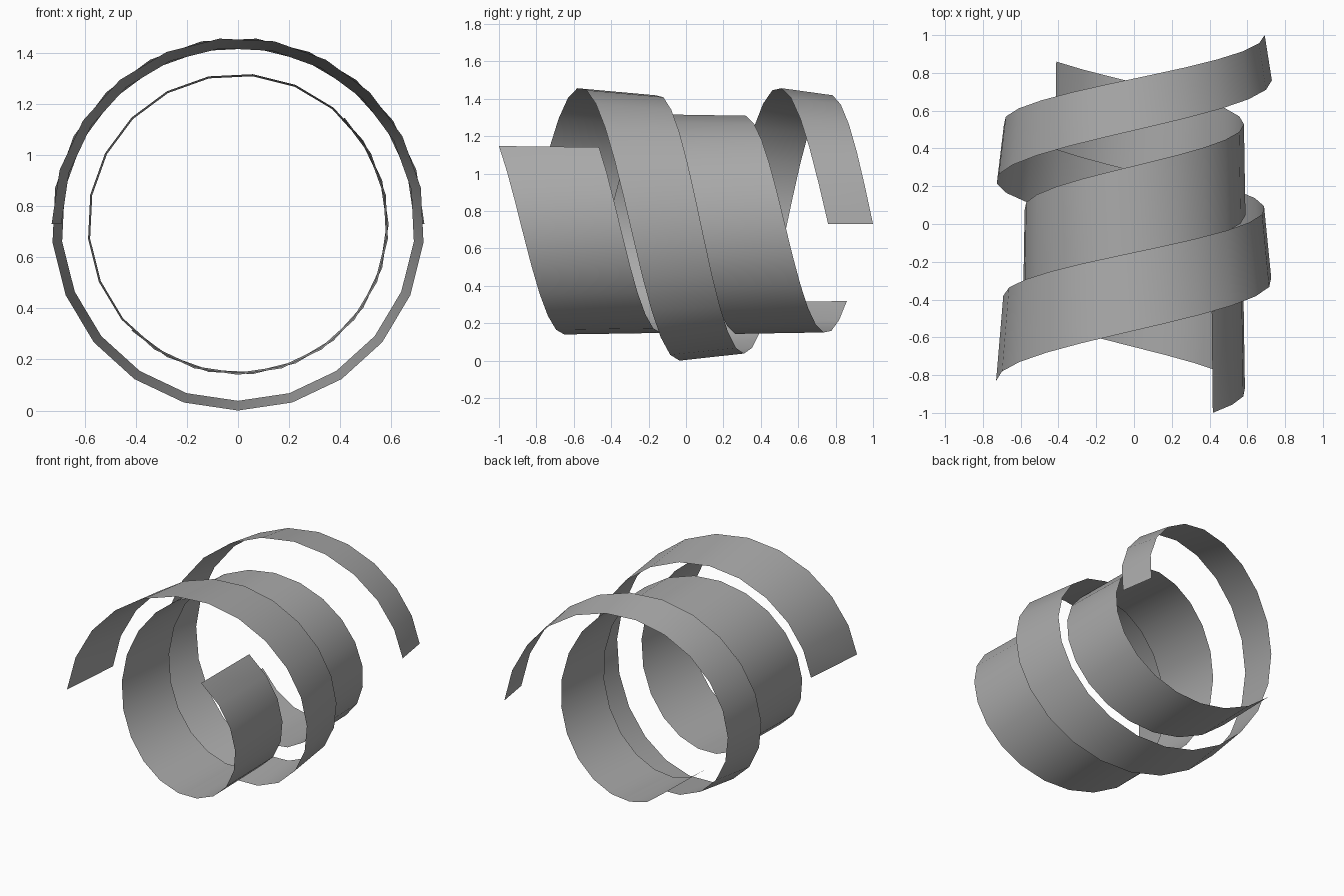
import bpy
import bmesh
from math import sin, cos, radians

cube = bpy.data.objects.get("Cube")
if cube:
    bpy.data.objects.remove(cube, do_unlink=True)

# One plain grey for both ribbons
grey_value = 0.4
grey = bpy.data.materials.new("plain grey")
grey.use_nodes = True
grey.diffuse_color = (grey_value, grey_value, grey_value, 1)
grey.node_tree.nodes["Principled BSDF"].inputs["Base Color"].default_value = grey.diffuse_color

AXIS_HEIGHT = 0.73
TURN = 540
SEGMENTS = 32


def helix_edge(bm, start_angle, radius, y_start, y_end):
    """Vertices of one ribbon edge, winding clockwise along +y."""
    verts = []
    for i in range(SEGMENTS + 1):
        t = i / SEGMENTS
        a = radians(start_angle - TURN * t)
        y = y_start + (y_end - y_start) * t
        verts.append(bm.verts.new((radius * cos(a), y, AXIS_HEIGHT + radius * sin(a))))
    return verts


def ribbon(name, start_angle, front, back):
    """Thin helical strip between a front and a back edge."""
    bm = bmesh.new()
    f = helix_edge(bm, start_angle, *front)
    b = helix_edge(bm, start_angle, *back)
    for i in range(SEGMENTS):
        bm.faces.new((f[i], f[i + 1], b[i + 1], b[i]))
    for face in bm.faces:
        face.smooth = True
    mesh = bpy.data.meshes.new(name)
    bm.to_mesh(mesh)
    bm.free()
    mesh.materials.append(grey)
    obj = bpy.data.objects.new(name, mesh)
    bpy.context.collection.objects.link(obj)
    return obj


# Each edge: radius, y at start, y at end
ribbon("outer_ribbon", 180, (0.73, -0.83, 0.76), (0.692, -0.38, 1.0))
ribbon("inner_ribbon", 45, (0.59, -1.0, 0.395), (0.582, -0.465, 0.86))
